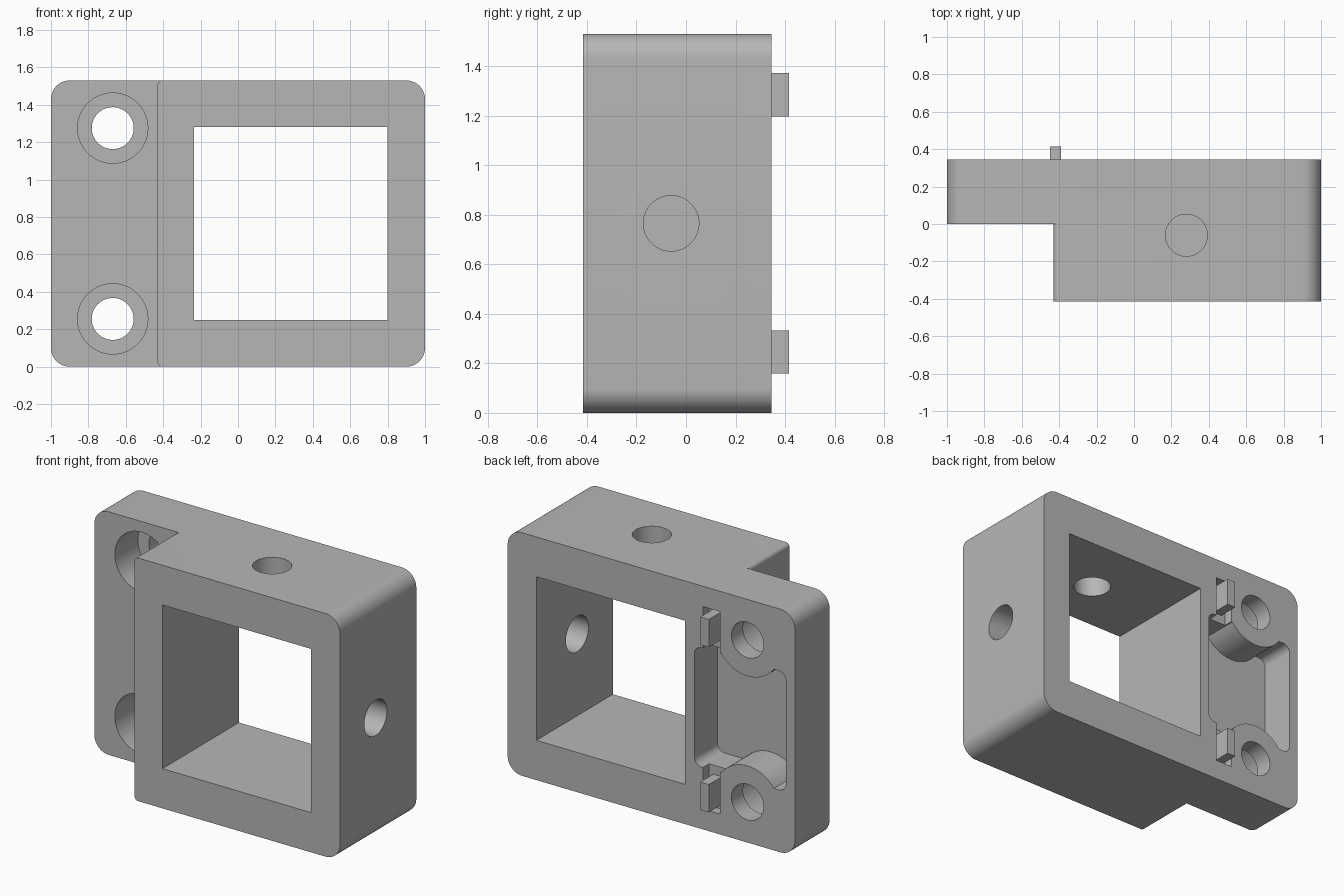
import bpy, bmesh, math
from mathutils import Vector

old = bpy.data.objects.get("Cube")
if old:
    bpy.data.objects.remove(old, do_unlink=True)

grey = bpy.data.materials.new("plain grey")
grey.use_nodes = True
colour = (0.47, 0.47, 0.47, 1)
grey.diffuse_color = colour
grey.node_tree.nodes["Principled BSDF"].inputs["Base Color"].default_value = colour

HEIGHT, FRONT, BACK = 1.53, -0.415, 0.345
MID = HEIGHT / 2


def arc(cx, cz, r, start, end, n=12):
    angles = [math.radians(start + (end - start) * i / n) for i in range(n + 1)]
    return [(cx + r * math.cos(a), cz + r * math.sin(a)) for a in angles]


def rounded(x0, x1, z0, z1, r):
    return (arc(x1 - r, z0 + r, r, -90, 0) + arc(x1 - r, z1 - r, r, 0, 90)
            + arc(x0 + r, z1 - r, r, 90, 180) + arc(x0 + r, z0 + r, r, 180, 270))


def rect(x0, x1, z0, z1):
    return [(x0, z0), (x1, z0), (x1, z1), (x0, z1)]


def circle(cx, cz, r):
    return arc(cx, cz, r, 0, 360, 64)[:-1]


def prism(name, outline, y0, y1):
    """Extrude an x-z outline along y."""
    bm = bmesh.new()
    face = bm.faces.new([bm.verts.new((x, y0, z)) for x, z in outline])
    grown = bmesh.ops.extrude_face_region(bm, geom=[face])["geom"]
    bmesh.ops.translate(bm, vec=(0, y1 - y0, 0),
                        verts=[v for v in grown if isinstance(v, bmesh.types.BMVert)])
    bmesh.ops.recalc_face_normals(bm, faces=bm.faces)
    mesh = bpy.data.meshes.new(name)
    bm.to_mesh(mesh)
    bm.free()
    mesh.materials.append(grey)
    obj = bpy.data.objects.new(name, mesh)
    bpy.context.collection.objects.link(obj)
    return obj


def drill(name, centre, direction, r, length):
    """Round cutter along any axis, centred on a point."""
    obj = prism(name, circle(0, 0, r), -length / 2, length / 2)
    turn = Vector((0, 1, 0)).rotation_difference(Vector(direction)).to_matrix().to_4x4()
    obj.data.transform(turn)
    obj.data.transform(turn.Translation(Vector(centre)))
    return obj


def cut(target, cutter):
    """Subtract the cutter, bake the result and discard the cutter."""
    mod = target.modifiers.new("cut", 'BOOLEAN')
    mod.operation, mod.solver, mod.object = 'DIFFERENCE', 'EXACT', cutter
    bpy.context.view_layer.update()
    graph = bpy.context.evaluated_depsgraph_get()
    mesh = bpy.data.meshes.new_from_object(target.evaluated_get(graph))
    target.modifiers.clear()
    target.data = mesh
    bpy.data.objects.remove(cutter, do_unlink=True)


# Housing with a step that leaves the thin mounting flange
body = prism("housing", rounded(-1, 1, 0, HEIGHT, 0.1), FRONT, BACK)
step_x, r = -0.43, 0.025
step = ([(-1.2, -0.1), (step_x + r, -0.1)]
        + arc(step_x + r, r, r, 270, 180, 6)
        + arc(step_x + r, HEIGHT - r, r, 180, 90, 6)
        + [(step_x + r, HEIGHT + 0.1), (-1.2, HEIGHT + 0.1)])
cut(body, prism("step_cutter", step, FRONT - 0.1, 0))

# Square window, and screw holes through the top and side walls
cut(body, prism("window_cutter", rect(-0.235, 0.8, 0.25, 1.28), -1, 1))
cut(body, drill("top_cutter", (0.28, -0.06, HEIGHT), (0, 0, 1), 0.112, 0.8))
cut(body, drill("side_cutter", (1, -0.06, MID), (1, 0, 0), 0.112, 0.8))

# Pocket in the back, leaving round bosses about the bolt holes
hole_x, hole_zs = -0.67, (0.255, 1.275)
pocket = prism("pocket_cutter", rounded(-0.937, -0.30, 0.39, 1.14, 0.05), 0.115, 0.5)
for z in hole_zs:
    cut(pocket, drill("boss", (hole_x, 0.3, z), (0, 1, 0), 0.228, 1))
cut(body, pocket)

for i, z in enumerate(hole_zs):
    side = -1 if i == 0 else 1
    # Counterbored bolt hole
    cut(body, drill("bolt_cutter", (hole_x, 0.2, z), (0, 1, 0), 0.112, 1))
    cut(body, prism("counterbore_cutter", circle(hole_x, z, 0.188), -0.2, 0.23))
    # Slot running out of the pocket, with an upright tab in it
    z0, z1 = sorted((MID + side * 0.34, MID + side * 0.637))
    cut(body, prism("slot_cutter", rect(-0.48, -0.36, z0, z1), 0.285, 0.5))
    z0, z1 = sorted((MID + side * 0.432, MID + side * 0.607))
    prism(("lower" if i == 0 else "upper") + "_tab", rect(-0.45, -0.39, z0, z1), 0.275, 0.415)

# Smooth the round walls, keep the edges sharp
bpy.ops.object.select_all(action='DESELECT')
body.select_set(True)
bpy.context.view_layer.objects.active = body
bpy.ops.object.shade_smooth_by_angle(angle=math.radians(30))
